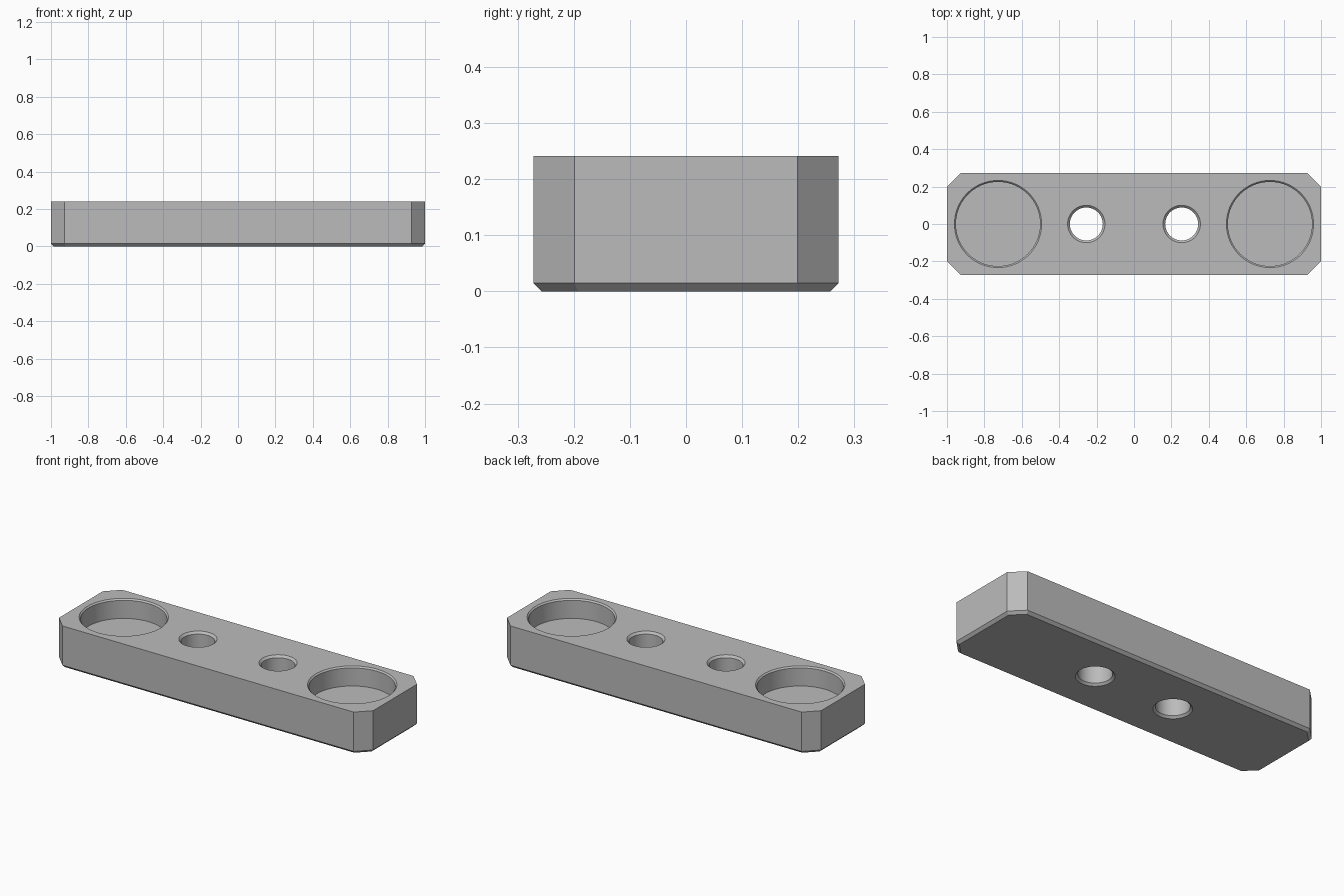
import bpy, bmesh
from math import cos, sin, tau

if "Cube" in bpy.data.objects:
    bpy.data.objects.remove(bpy.data.objects["Cube"])

HALF_X, HALF_Y, HEIGHT = 1.0, 0.272, 0.241
CORNER, EDGE = 0.073, 0.015

grey = bpy.data.materials.new("plain grey")
grey.use_nodes = True
colour = (0.5, 0.5, 0.5, 1)
grey.diffuse_color = colour
grey.node_tree.nodes["Principled BSDF"].inputs["Base Color"].default_value = colour


def loft(name, rings):
    """Closed solid skinned through equal-sized rings from bottom to top."""
    bm = bmesh.new()
    loops = [[bm.verts.new(p) for p in ring] for ring in rings]
    n = len(loops[0])
    for low, high in zip(loops, loops[1:]):
        for i in range(n):
            j = (i + 1) % n
            bm.faces.new((low[i], low[j], high[j], high[i]))
    bm.faces.new(loops[0][::-1])
    bm.faces.new(loops[-1])
    bmesh.ops.recalc_face_normals(bm, faces=bm.faces)
    mesh = bpy.data.meshes.new(name)
    bm.to_mesh(mesh)
    bm.free()
    mesh.materials.append(grey)
    obj = bpy.data.objects.new(name, mesh)
    bpy.context.collection.objects.link(obj)
    return obj


def octagon(inset, z):
    """Rectangle outline with clipped corners, offset evenly inward."""
    x, y = HALF_X - inset, HALF_Y - inset
    c = CORNER - inset * 0.586
    quarter = [(x, y - c), (x - c, y)]
    half = quarter + [(-a, b) for a, b in reversed(quarter)]
    return [(a, b, z) for a, b in half + [(-a, -b) for a, b in half]]


def turned(name, x, profile, sides=96):
    """Round cutter turned about a vertical axis from (radius, z) pairs."""
    return loft(name, [[(x + r * cos(tau * i / sides), r * sin(tau * i / sides), z)
                        for i in range(sides)] for r, z in profile])


# Block with clipped corners and a chamfered lower edge
block = loft("bar_block", [octagon(EDGE, 0), octagon(0, EDGE), octagon(0, HEIGHT)])

# Blind round pockets near the ends, through holes nearer the middle
over = 0.05
pocket = [(0.225, HEIGHT - 0.112), (0.225, HEIGHT - 0.008),
          (0.233, HEIGHT), (0.233 + over, HEIGHT + over)]
hole = [(0.1 + over, -over), (0.1, 0), (0.088, 0.012), (0.088, HEIGHT - 0.012),
        (0.1, HEIGHT), (0.1 + over, HEIGHT + over)]
cutters = []
for side in (-1, 1):
    cutters.append(turned("pocket_cutter", side * 0.727, pocket))
    cutters.append(turned("hole_cutter", side * 0.255, hole))

bpy.context.view_layer.objects.active = block
for cutter in cutters:
    cutter.hide_render = True
    cut = block.modifiers.new("cut", "BOOLEAN")
    cut.operation = "DIFFERENCE"
    cut.solver = "EXACT"
    cut.object = cutter
    bpy.ops.object.modifier_apply(modifier=cut.name)
    bpy.data.objects.remove(cutter)

# Smooth round walls, crisp edges
bpy.ops.object.select_all(action="DESELECT")
block.select_set(True)
bpy.ops.object.shade_smooth_by_angle(angle=0.4)
